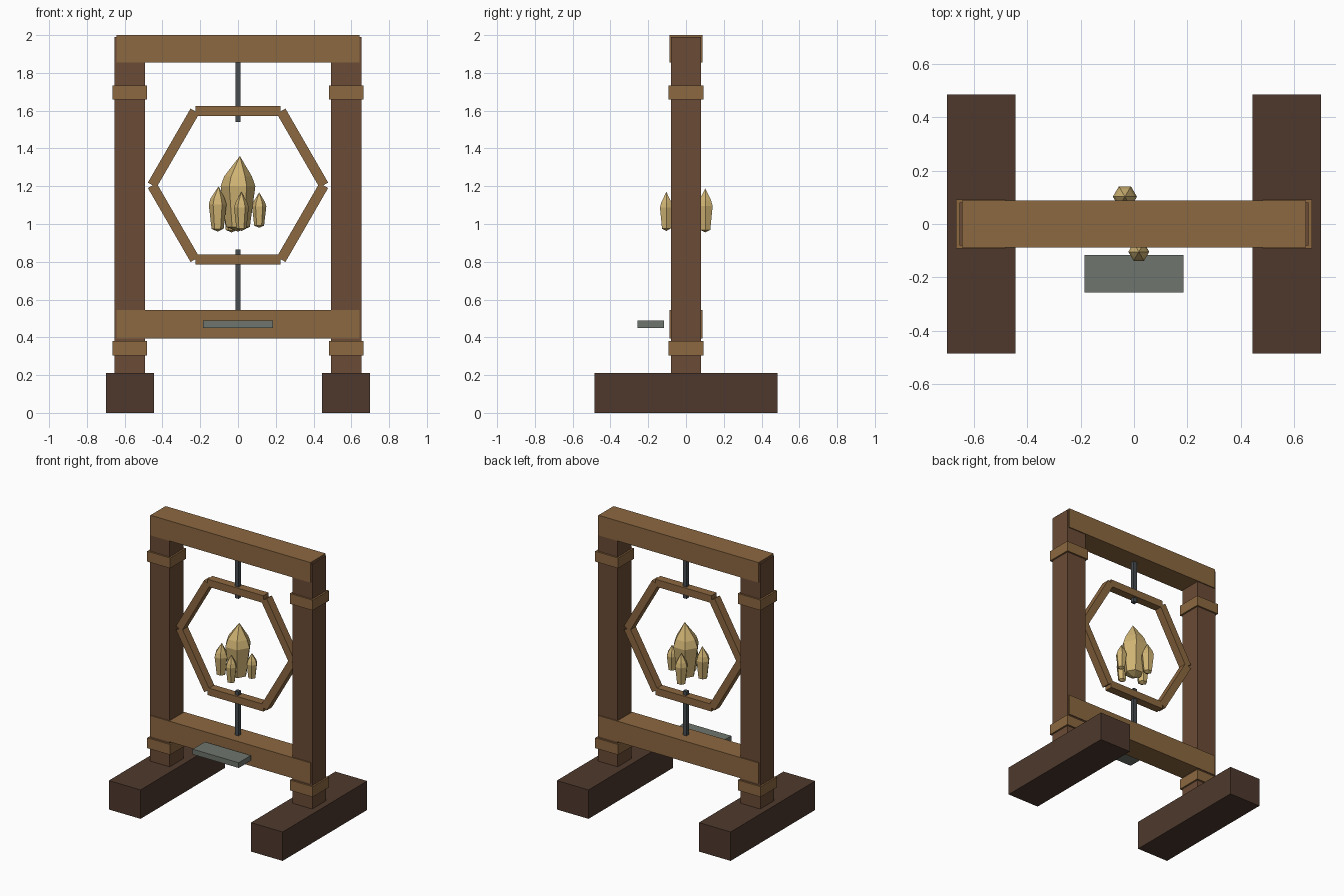
import bpy, bmesh, math
from mathutils import Matrix

if "Cube" in bpy.data.objects:
    bpy.data.objects.remove(bpy.data.objects["Cube"])


def mat(name, rgb):
    lin = [((c / 255 + 0.055) / 1.055) ** 2.4 for c in rgb]
    m = bpy.data.materials.new(name)
    m.diffuse_color = (*lin, 1)
    m.use_nodes = True
    m.node_tree.nodes["Principled BSDF"].inputs["Base Color"].default_value = m.diffuse_color
    return m


DARK = mat("dark wood", (78, 57, 45))
POST = mat("brown wood", (107, 75, 53))
LIGHT = mat("light wood", (140, 104, 64))
IRON = mat("iron", (72, 77, 80))
PLATE = mat("grey plate", (110, 117, 109))
CRYSTAL = mat("pale gold crystal", (208, 180, 116))


def finish(name, bm, material):
    me = bpy.data.meshes.new(name)
    bmesh.ops.recalc_face_normals(bm, faces=bm.faces)
    bm.to_mesh(me)
    bm.free()
    me.materials.append(material)
    ob = bpy.data.objects.new(name, me)
    bpy.context.collection.objects.link(ob)
    return ob


def box(name, center, size, material, turn=0):
    bm = bmesh.new()
    bmesh.ops.create_cube(bm, size=1, matrix=Matrix.Diagonal((*size, 1)))
    ob = finish(name, bm, material)
    ob.location = center
    ob.rotation_euler = (0, turn, 0)
    return ob


def crystal(name, x, y, z0, z1, r, tip_dx=0.0):
    # six-sided shard: shallow point below, flared body, tall tip
    bm = bmesh.new()
    h = z1 - z0
    rings = []
    for t, k in ((0.06, 0.68), (0.60, 1.0), (0.73, 0.80)):
        rings.append([bm.verts.new((x + r * k * math.cos(i * math.pi / 3),
                                    y + r * k * math.sin(i * math.pi / 3),
                                    z0 + h * t)) for i in range(6)])
    low = bm.verts.new((x, y, z0))
    tip = bm.verts.new((x + tip_dx, y, z1))
    for i in range(6):
        j = (i + 1) % 6
        bm.faces.new((low, rings[0][j], rings[0][i]))
        for a, b in zip(rings, rings[1:]):
            bm.faces.new((a[i], a[j], b[j], b[i]))
        bm.faces.new((rings[-1][i], rings[-1][j], tip))
    finish(name, bm, CRYSTAL)


# Feet, posts and collars on both sides
for side, s in (("left", -1), ("right", 1)):
    box(side + "_foot", (s * 0.571, 0, 0.105), (0.255, 0.97, 0.21), DARK)
    box(side + "_post", (s * 0.573, 0, 1.095), (0.16, 0.16, 1.79), POST)
    for level, z in (("lower", 0.342), ("upper", 1.697)):
        box(f"{side}_{level}_collar", (s * 0.573, 0, z), (0.184, 0.184, 0.075), LIGHT)

# Cross beams
box("top_beam", (0, 0, 1.927), (1.286, 0.174, 0.146), LIGHT)
box("bottom_beam", (0, 0, 0.47), (1.286, 0.174, 0.15), LIGHT)

# Pivot rods
box("upper_rod", (0, 0, 1.70), (0.029, 0.029, 0.32), IRON)
box("lower_rod", (0, 0, 0.705), (0.029, 0.029, 0.32), IRON)

# Hexagonal hoop of six bars
for i in range(6):
    a = i * math.pi / 3
    box(f"hoop_bar_{i + 1}", (0.394 * math.sin(a), 0, 1.205 + 0.394 * math.cos(a)),
        (0.452, 0.06, 0.053), LIGHT, a)

# Crystal cluster
crystal("main_crystal", 0, 0, 0.96, 1.36, 0.092, 0.01)
crystal("left_crystal", -0.108, -0.04, 0.96, 1.20, 0.047, 0.006)
crystal("right_crystal", 0.112, 0.0, 0.98, 1.168, 0.038)
crystal("front_crystal", 0.018, -0.104, 0.963, 1.17, 0.039)
crystal("back_crystal", -0.034, 0.102, 0.955, 1.187, 0.045)

# Small plate in front of the lower beam
box("front_plate", (0, -0.186, 0.469), (0.37, 0.14, 0.038), PLATE)
